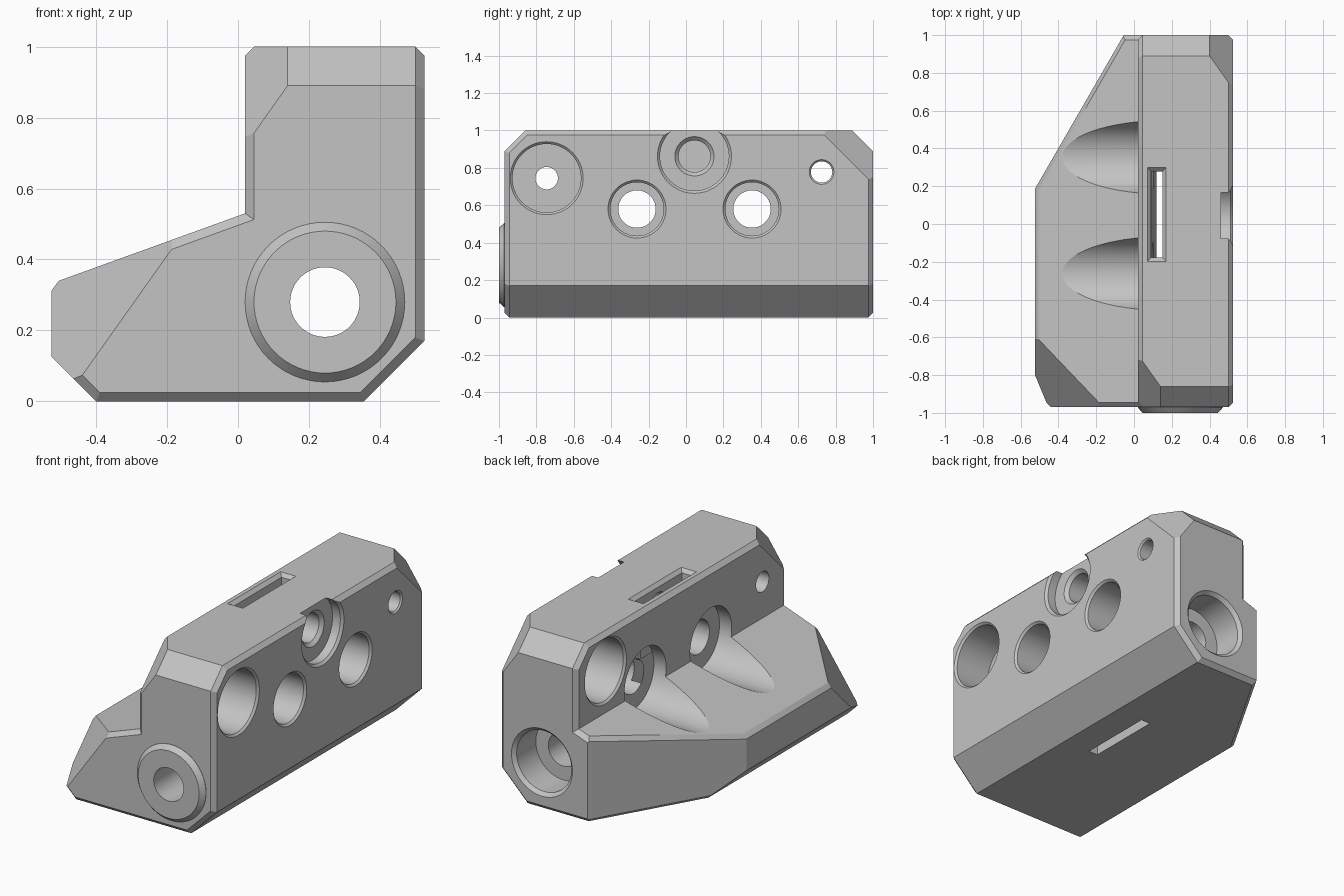
import bpy, bmesh
from math import sin, cos, tau
from mathutils import Vector

if "Cube" in bpy.data.objects:
    bpy.data.objects.remove(bpy.data.objects["Cube"], do_unlink=True)

grey = bpy.data.materials.new("machined grey")
grey.use_nodes = True
COLOUR = (0.55, 0.55, 0.55, 1)
grey.diffuse_color = COLOUR
grey.node_tree.nodes["Principled BSDF"].inputs["Base Color"].default_value = COLOUR


def make_object(name, bm):
    bmesh.ops.recalc_face_normals(bm, faces=bm.faces[:])
    mesh = bpy.data.meshes.new(name)
    bm.to_mesh(mesh)
    bm.free()
    mesh.materials.append(grey)
    obj = bpy.data.objects.new(name, mesh)
    bpy.context.collection.objects.link(obj)
    return obj


def turned(name, axis, a, b, stations, n=64):
    """Solid of revolution; stations are (position along axis, radius)."""
    bm = bmesh.new()
    rings = []
    for t, r in stations:
        ring = []
        for i in range(n):
            u, v = a + r * cos(tau * i / n), b + r * sin(tau * i / n)
            ring.append(bm.verts.new((t, u, v) if axis == "x" else (u, t, v)))
        rings.append(ring)
    for p, q in zip(rings, rings[1:]):
        for i in range(n):
            j = (i + 1) % n
            bm.faces.new((p[i], p[j], q[j], q[i]))
    bm.faces.new(rings[0])
    bm.faces.new(rings[-1])
    return make_object(name, bm)


def combine(target, tool, operation):
    mod = target.modifiers.new(tool.name, "BOOLEAN")
    mod.operation, mod.solver, mod.object = operation, "EXACT", tool
    bpy.ops.object.select_all(action="DESELECT")
    bpy.context.view_layer.objects.active = target
    target.select_set(True)
    bpy.ops.object.modifier_apply(modifier=mod.name)
    bpy.data.objects.remove(tool, do_unlink=True)


def trim(bm, point, normal):
    """Cut away everything beyond a plane and cap the opening."""
    bmesh.ops.bisect_plane(bm, geom=bm.verts[:] + bm.edges[:] + bm.faces[:], dist=1e-5,
                           plane_co=Vector(point), plane_no=Vector(normal).normalized(),
                           clear_outer=True)
    rim = [e for e in bm.edges if e.is_boundary]
    return bmesh.ops.edgeloop_fill(bm, edges=rim)["faces"]


# Body: stepped profile extruded front to back, end rims chamfered
EDGE = 0.025
FRONT, BACK = -0.97, 1.0
profile = [(-0.40, 0), (0.355, 0), (0.525, 0.17), (0.525, 0.975), (0.50, 1), (0.045, 1),
           (0.02, 0.975), (0.02, 0.53), (-0.505, 0.34), (-0.525, 0.313), (-0.525, 0.125)]
bm = bmesh.new()
front_cap = bm.faces.new([bm.verts.new((x, FRONT + EDGE, z)) for x, z in profile])
extruded = bmesh.ops.extrude_face_region(bm, geom=[front_cap], use_keep_orig=True)["geom"]
back_verts = [g for g in extruded if isinstance(g, bmesh.types.BMVert)]
bmesh.ops.translate(bm, verts=back_verts, vec=(0, BACK - FRONT - 2 * EDGE, 0))
bmesh.ops.recalc_face_normals(bm, faces=bm.faces[:])
caps = [f for f in bm.faces if abs(f.normal.y) > 0.9]
for cap in caps:
    bmesh.ops.inset_region(bm, faces=[cap], thickness=EDGE, depth=EDGE, use_even_offset=True)

# Angled rear flank of the foot, with softened long edges
flank = trim(bm, (-0.525, 0.185, 0), (-0.866, 0.5, 0))
long_edges = [e for f in flank for e in f.edges if e.calc_length() > 0.5]
bmesh.ops.bevel(bm, geom=long_edges, offset=0.02, segments=1, affect="EDGES")

# Top end chamfers, their corner cuts and edge breaks (front, then back)
for s, y_end, x_corner, x_edge in ((-1, FRONT, 0.14, 0.50), (1, BACK, 0.40, 0.045)):
    trim(bm, (0, y_end, 0.89), (0, s, 1))
    trim(bm, (x_corner, y_end, 0.89), (1.41 * s, s, 1))
    trim(bm, (x_edge, y_end, 0.89), (-s, 0.7 * s, 0.7))
body = make_object("bracket_body", bm)

# Raised round boss on the front
PX, PZ = 0.245, 0.28
combine(body, turned("front_boss", "y", PX, PZ, [(-1, 0.20), (-0.972, 0.225), (-0.9, 0.225)]), "UNION")

# Long pivot bore with a rear counterbore
combine(body, turned("pivot_bore", "y", PX, PZ,
        [(-1.05, 0.098), (0.8, 0.098), (0.8, 0.18), (0.98, 0.18), (1.02, 0.22)]), "DIFFERENCE")

# Cross bores: two opposed bolt holes, two fluted holes, one blind stop hole
fluted = [(0.54, 0.17), (0.513, 0.143), (0.28, 0.143), (0.28, 0.1), (0.1, 0.1), (0.1, 0.195), (-0.6, 0.195)]
bores = {
    "front_bolt": (-0.745, 0.745, [(0.54, 0.21), (0.513, 0.183), (0.29, 0.183), (0.29, 0.06), (-0.1, 0.06)]),
    "rear_bolt": (0.725, 0.778, [(0.005, 0.21), (0.032, 0.183), (0.25, 0.183), (0.25, 0.057),
                                 (0.516, 0.057), (0.54, 0.081)]),
    "front_fluted": (-0.262, 0.58, fluted),
    "rear_fluted": (0.353, 0.58, fluted),
    "stop_hole": (0.045, 0.862, [(0.54, 0.213), (0.511, 0.184), (0.46, 0.184), (0.46, 0.105),
                                 (0.44, 0.085), (0.13, 0.085)]),
}
for name, (y, z, stations) in bores.items():
    combine(body, turned(name, "x", y, z, stations), "DIFFERENCE")

# Narrow slot, slightly leaning, with a flared mouth at the top
bm = bmesh.new()
rings = []
for z, x, hx, hy in ((-0.05, 0.15, 0.03, 0.228), (0.98, 0.121, 0.03, 0.228), (1.02, 0.12, 0.07, 0.268)):
    rings.append([bm.verts.new((x + i * hx, 0.05 + j * hy, z))
                  for i, j in ((-1, -1), (1, -1), (1, 1), (-1, 1))])
for p, q in zip(rings, rings[1:]):
    for i in range(4):
        bm.faces.new((p[i], p[i - 1], q[i - 1], q[i]))
bm.faces.new(rings[0])
bm.faces.new(rings[-1])
combine(body, make_object("slot", bm), "DIFFERENCE")

# Smooth bores with crisp edges
bpy.ops.object.select_all(action="DESELECT")
body.select_set(True)
bpy.context.view_layer.objects.active = body
bpy.ops.object.shade_smooth_by_angle(angle=0.35)
